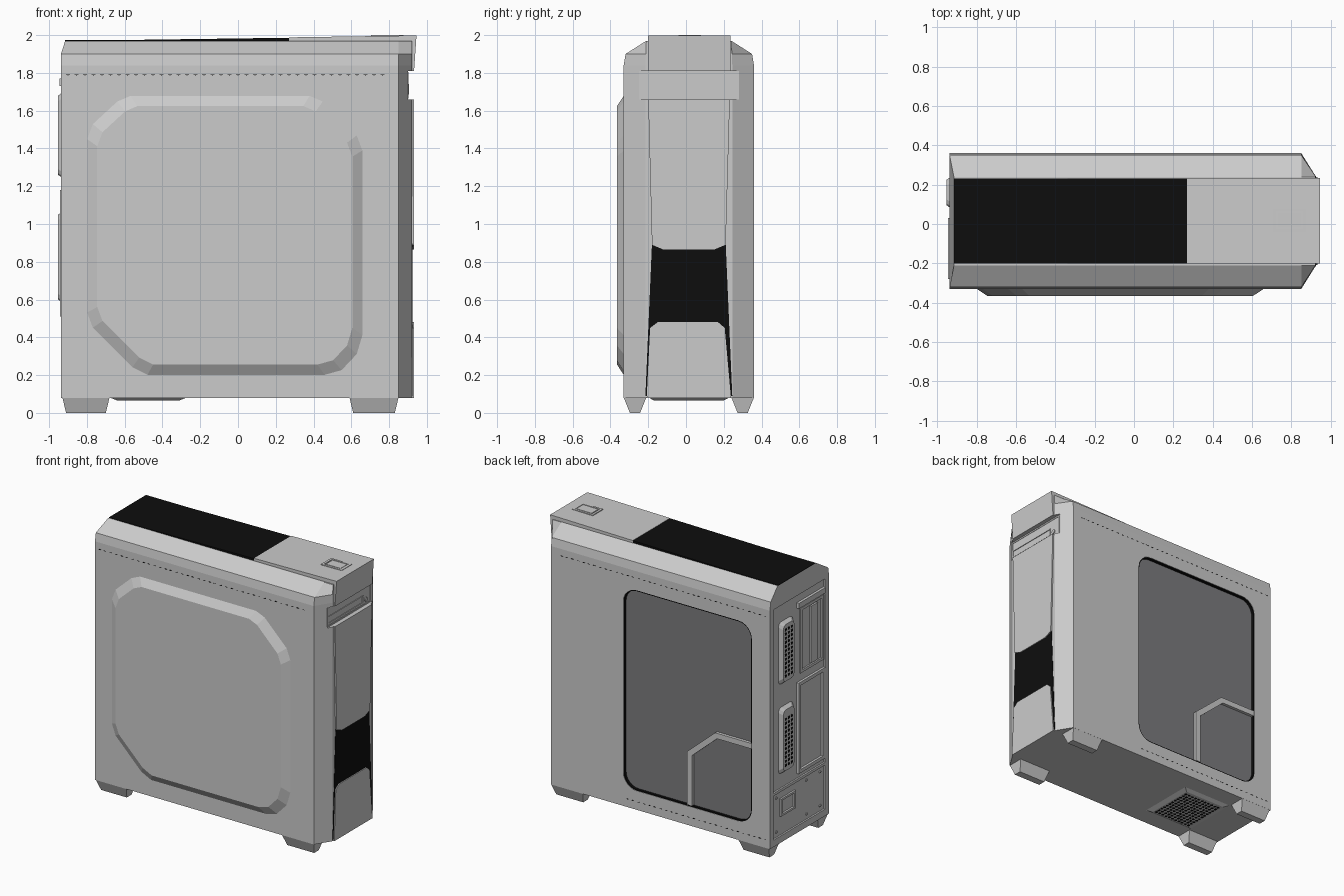
import bpy, bmesh, math

if "Cube" in bpy.data.objects:
    bpy.data.objects.remove(bpy.data.objects["Cube"])


def material(name, c):
    m = bpy.data.materials.new(name)
    m.diffuse_color = (*c, 1)
    m.use_nodes = True
    m.node_tree.nodes["Principled BSDF"].inputs["Base Color"].default_value = m.diffuse_color
    return m


BLACK = material("black_mesh", (0.004, 0.004, 0.004))
GLASS = material("dark_glass", (0.2, 0.2, 0.21))


def finish(name, bm, mat=None):
    bmesh.ops.recalc_face_normals(bm, faces=bm.faces)
    me = bpy.data.meshes.new(name)
    bm.to_mesh(me)
    bm.free()
    ob = bpy.data.objects.new(name, me)
    bpy.context.collection.objects.link(ob)
    if mat:
        me.materials.append(mat)
    return ob


def place(p, axis, d):
    """Put a 2D point at depth d along the axis."""
    return {"x": (d, p[0], p[1]), "y": (p[0], d, p[1]), "z": (p[0], p[1], d)}[axis]


def skin(bm, rings, caps=True, closed=False):
    vs = [[bm.verts.new(p) for p in r] for r in rings]
    n = len(vs[0])
    for a, b in zip(vs, vs[1:] + ([vs[0]] if closed else [])):
        for i in range(n):
            j = (i + 1) % n
            bm.faces.new((a[i], a[j], b[j], b[i]))
    if caps and not closed:
        bm.faces.new(vs[0])
        bm.faces.new(vs[-1])


def prism(name, pts, axis, a, b, end=None, mat=None):
    """Extrude an outline from a to b, optionally tapering to another outline."""
    bm = bmesh.new()
    skin(bm, [[place(p, axis, a) for p in pts], [place(p, axis, b) for p in end or pts]])
    return finish(name, bm, mat)


def frame(name, outer, inner, axis, a, b, mat=None):
    bm = bmesh.new()
    skin(bm, [[place(p, axis, d) for p in o] for o, d in
              ((outer, a), (outer, b), (inner, b), (inner, a))], closed=True)
    return finish(name, bm, mat)


def rect(u0, u1, v0, v1):
    return [(u0, v0), (u1, v0), (u1, v1), (u0, v1)]


def rounded(u0, u1, v0, v1, r, n=6):
    pts = []
    for cu, cv, s in ((u1 - r, v1 - r, 0), (u0 + r, v1 - r, 1), (u0 + r, v0 + r, 2), (u1 - r, v0 + r, 3)):
        for i in range(n + 1):
            t = (s + i / n) * math.pi / 2
            pts.append((cu + r * math.cos(t), cv + r * math.sin(t)))
    return pts


def dots(name, centres, r, axis, a, b, n=6, stretch=1, mat=BLACK):
    """Many small identical studs in one mesh."""
    bm = bmesh.new()
    for u, v in centres:
        ring = [(u + r * stretch * math.cos(k * math.tau / n), v + r * math.sin(k * math.tau / n)) for k in range(n)]
        skin(bm, [[place(p, axis, d) for p in ring] for d in (a, b)])
    return finish(name, bm, mat)


def cut(ob, cutter):
    m = ob.modifiers.new("cut", "BOOLEAN")
    m.operation = "DIFFERENCE"
    m.solver = "EXACT"
    m.object = cutter
    bpy.context.view_layer.objects.active = ob
    bpy.ops.object.modifier_apply(modifier=m.name)
    bpy.data.objects.remove(cutter)


# case body: chamfered profile lofted from rear to front
side = [(-.33, .08), (-.33, 1.84), (-.32, 1.90), (-.21, 1.97), (.24, 1.97), (.35, 1.90), (.36, 1.84), (.36, .08)]
nose = [(-.215, .08), (-.215, 1.84), (-.213, 1.90), (-.21, 1.97), (.24, 1.97), (.243, 1.90), (.245, 1.84), (.245, .08)]
bm = bmesh.new()
skin(bm, [[(-.915 if z > 1.95 else -.937, y, z) for y, z in side],
          [(.85, y, z) for y, z in side], [(.922, y, z) for y, z in nose]])
body = finish("case_body", bm)
window = rounded(-.79, .26, .22, 1.70, .11)
cut(body, prism("window_cutter", window, "y", .335, .5))
cut(body, prism("drive_bay_cutter", rect(-.5, .5, 1.66, 1.81), "x", .90, 1.1))
cut(body, prism("rear_cutter", rect(-.285, .315, .13, 1.83), "x", -1.1, -.925))

# solid side panel bulge
bulge = [(-.57, 1.68), (-.64, 1.65), (-.77, 1.53), (-.80, 1.45), (-.80, .53), (-.77, .45), (-.56, .24), (-.48, .20),
         (.46, .20), (.55, .225), (.63, .31), (.66, .41), (.66, 1.39), (.63, 1.47), (.45, 1.65), (.38, 1.68)]
cx, cz = -.07, .94
inner = [(cx + (x - cx) * .925, cz + (z - cz) * .925) for x, z in bulge]
prism("side_panel_bulge", bulge, "y", -.329, -.365, inner)

# window side: glass, gasket and angular frame
prism("window_glass", window, "y", .330, .338, mat=GLASS)
frame("window_gasket", window, rounded(-.782, .252, .228, 1.692, .102), "y", .336, .357, BLACK)
prism("window_corner_frame", [(-.26, .23), (-.26, .62), (-.49, .82), (-.785, .82), (-.785, .78),
                              (-.505, .78), (-.30, .60), (-.30, .23)], "y", .336, .36)

# dashed slots along the side panels
row = [(-.9 + .045 * i, 1.79) for i in range(38)]
dots("left_panel_slots", row, .003, "y", -.329, -.331, 4, 4)
dots("right_panel_slots", row + [(-.9 + .045 * i, .14) for i in range(26)], .003, "y", .359, .361, 4, 4)

# top: black mesh and sloping cover with front lip
prism("top_mesh", [(-.915, 1.96), (.27, 1.96), (.27, 1.986), (-.6, 1.974), (-.915, 1.973)], "y", -.2, .232, mat=BLACK)
prism("top_cover", [(.27, 1.96), (.27, 1.988), (.945, 1.998), (.932, 1.81), (.905, 1.81), (.905, 1.96)],
      "y", -.2, .235)
frame("button_frame", rect(.705, .875, -.04, .08), rect(.722, .858, -.025, .065), "z", 1.985, 2.0)
prism("power_button", rect(.73, .85, -.018, .058), "z", 1.985, 1.999)

# front bezel: upper and lower panels over black mesh
prism("front_mesh", [(-.18, .90), (.21, .90), (.245, .09), (-.215, .09)], "x", .91, .925, mat=BLACK)
prism("front_upper_panel", [(-.2, 1.66), (.232, 1.66), (.21, .89), (.15, .865), (-.12, .865), (-.18, .89)],
      "x", .90, .932)
prism("front_lower_panel", [(-.15, .48), (.17, .48), (.205, .45), (.238, .08), (-.208, .08), (-.19, .45)],
      "x", .90, .932)

# drive bay face with slot and button
frame("drive_bay_trim", rect(-.245, .265, 1.665, 1.805), rect(-.237, .257, 1.673, 1.797), "x", .897, .903)
frame("drive_tray", rect(-.237, .17, 1.685, 1.74), rect(-.23, .163, 1.692, 1.733), "x", .897, .905)
dots("drive_button", [(.205, 1.70)], .015, "x", .897, .906, 16, mat=None)

# feet, mirrored into four corners
for xn, x0, x1 in (("rear", -.93, -.68), ("front", .59, .85)):
    for yn, y0, y1 in (("left", -.33, -.21), ("right", .24, .36)):
        prism(f"{xn}_{yn}_foot", rect(x0, x1, y0, y1), "z", .082, 0, rect(x0 + .02, x1 - .02, y0 + .033, y1 - .033))

# underside filter with perforations
prism("bottom_filter", rect(-.68, -.27, -.2, .23), "z", .082, .066, rect(-.64, -.31, -.17, .20))
dots("bottom_filter_holes", [(-.62 + .029 * i, -.15 + .029 * j) for i in range(11) for j in range(12)],
     .011, "z", .067, .0645)

# rear raised vents with hole rows
for name, z0, z1 in (("upper", 1.24, 1.70), ("lower", .58, 1.07)):
    prism(name + "_rear_vent", rounded(.075, .245, z0, z1, .03, 2), "x", -.924, -.952,
          rounded(.095, .225, z0 + .02, z1 - .02, .03, 2))
    dots(name + "_rear_vent_holes", [(.125 + .035 * i, z0 + .06 + .031 * j) for i in range(3) for j in range(12)],
         .012, "x", -.951, -.9535)

# rear port opening, expansion plate and power supply bay
frame("rear_port_frame", rect(-.27, .0, 1.24, 1.72), rect(-.25, -.02, 1.26, 1.70), "x", -.924, -.936)
prism("rear_port_bar", rect(-.20, -.12, 1.27, 1.69), "x", -.924, -.938)
prism("rear_top_bar", rect(-.28, .03, 1.73, 1.77), "x", -.924, -.944)
frame("expansion_frame", rect(-.28, .03, .51, 1.18), rect(-.255, .005, .535, 1.155), "x", -.924, -.942)
prism("rear_divider", rect(-.285, .315, .455, .475), "x", -.924, -.937)
frame("power_socket_frame", rect(.06, .23, .27, .40), rect(.075, .215, .285, .385), "x", -.924, -.938)
dots("rear_screws", [(y, z) for y in (-.24, -.08, .27) for z in (.17, .42)], .01, "x", -.924, -.931, 8, mat=None)
